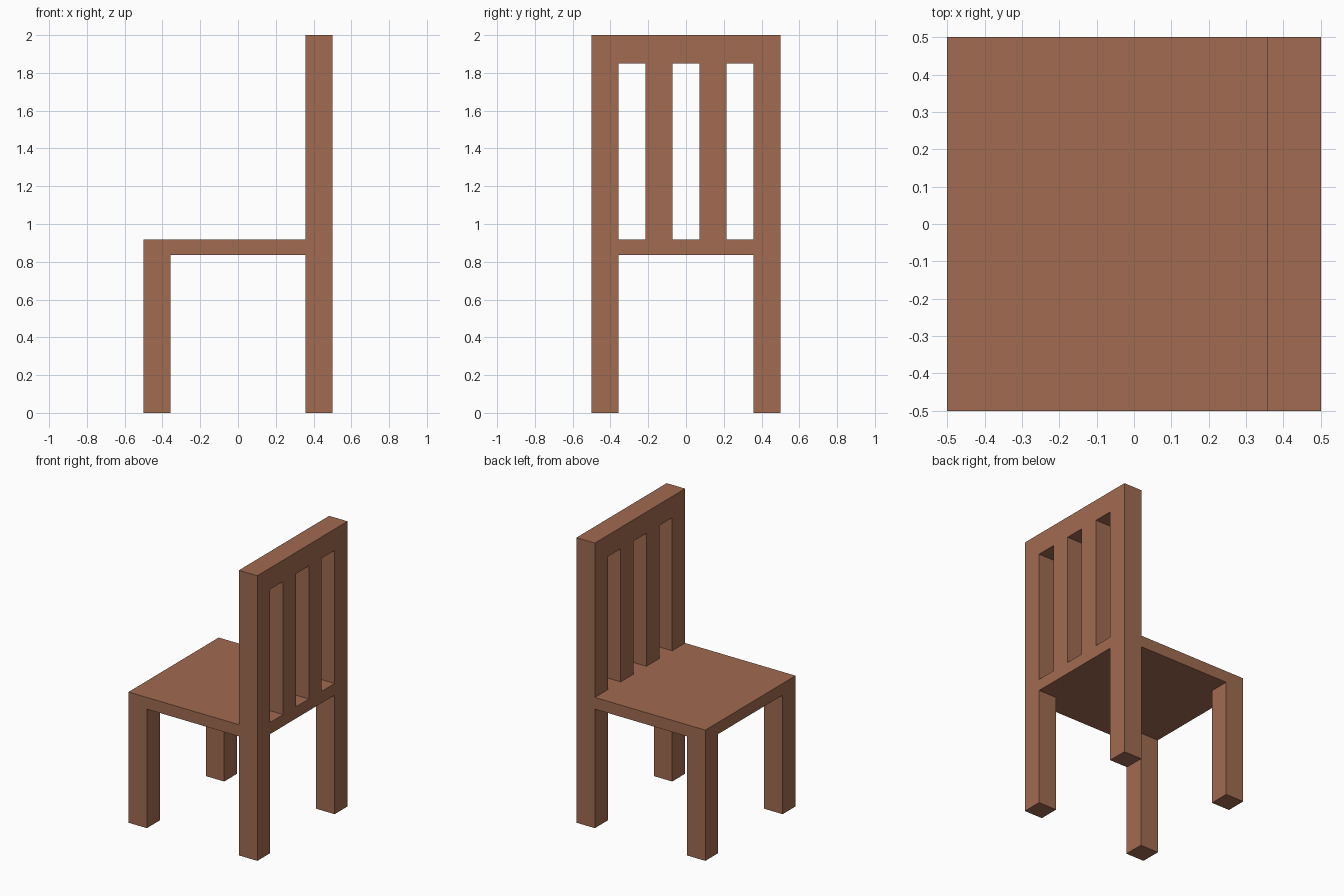
import bpy

if "Cube" in bpy.data.objects:
    bpy.data.objects.remove(bpy.data.objects["Cube"])

wood = bpy.data.materials.new("brown_wood")
wood.diffuse_color = (0.356, 0.147, 0.081, 1.0)
wood.use_nodes = True
wood.node_tree.nodes["Principled BSDF"].inputs["Base Color"].default_value = wood.diffuse_color

H = 0.5            # half width of the chair
P = 0.357          # inner face of legs and posts
S = 0.0714         # half width of a slat gap
SEAT_LOW, SEAT_TOP = 0.835, 0.917
RAIL_LOW, TOP = 1.85, 2.0


def box(name, x, y, z):
    """Box spanning the (min, max) ranges on each axis."""
    bpy.ops.mesh.primitive_cube_add(size=1)
    ob = bpy.context.object
    ob.name = name
    for v in ob.data.vertices:
        v.co = [r[0] if c < 0 else r[1] for c, r in zip(v.co, (x, y, z))]
    ob.data.materials.append(wood)
    return ob


# Seat board, with a narrower tongue reaching between the back posts
box("seat", (-H, P), (-H, H), (SEAT_LOW, SEAT_TOP))
box("seat_rear", (P, H), (-P, P), (SEAT_LOW, SEAT_TOP))

# Legs, back posts and slats on both sides
for side, s in (("left", 1), ("right", -1)):
    outer = sorted((s * P, s * H))
    inner = sorted((s * S, s * 3 * S))
    box("front_leg_" + side, (-H, -P), outer, (0, SEAT_LOW))
    box("back_post_" + side, (P, H), outer, (0, TOP))
    box("back_slat_" + side, (P, H), inner, (SEAT_TOP, RAIL_LOW))

# Top rail joining the back posts
box("top_rail", (P, H), (-P, P), (RAIL_LOW, TOP))
